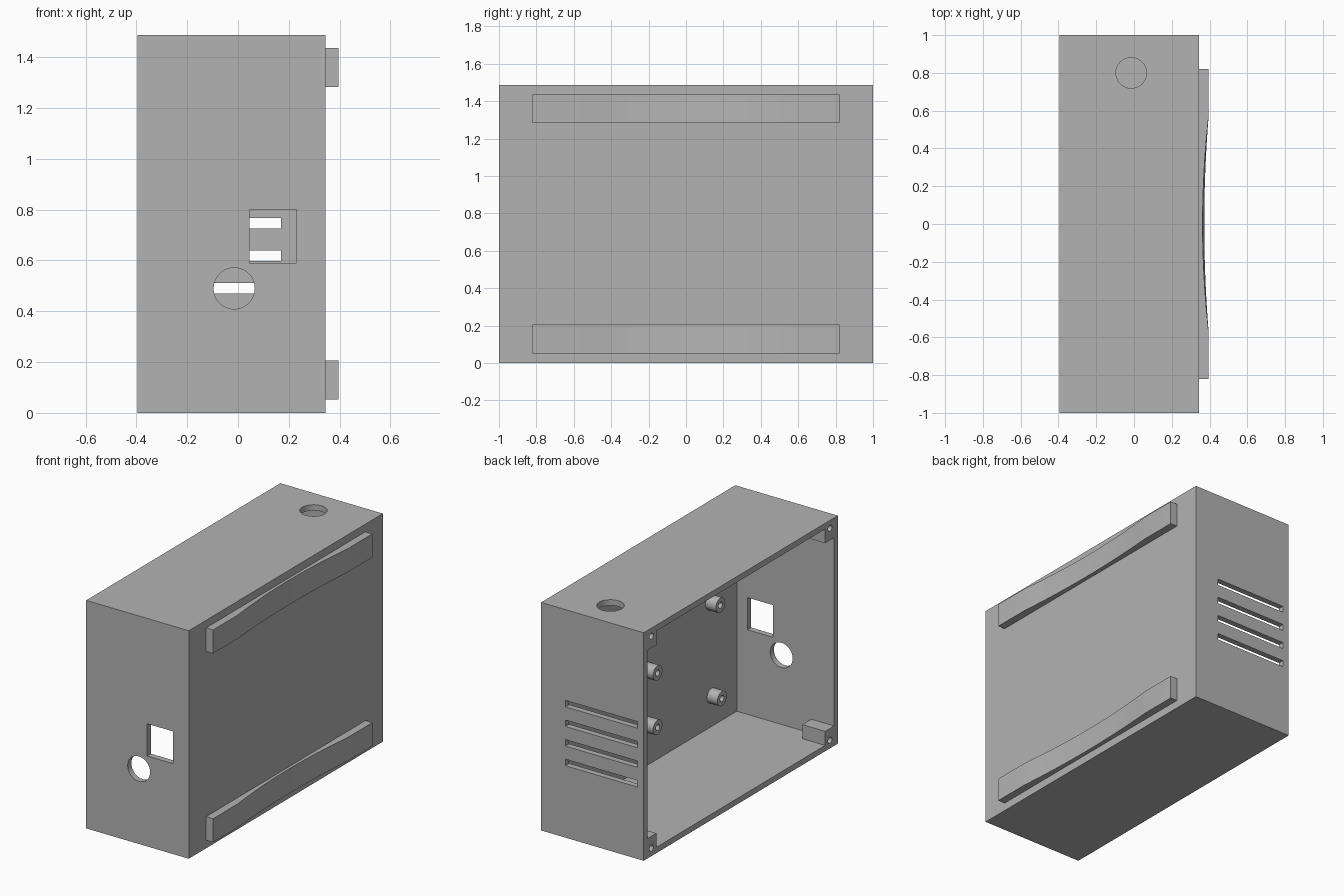
import bpy, bmesh, math
from mathutils import Matrix, Vector

if "Cube" in bpy.data.objects:
    bpy.data.objects.remove(bpy.data.objects["Cube"])

grey = bpy.data.materials.new("plain grey")
grey.use_nodes = True
COLOUR = (0.45, 0.45, 0.45, 1)
grey.diffuse_color = COLOUR
grey.node_tree.nodes["Principled BSDF"].inputs["Base Color"].default_value = COLOUR

X0, X1, H, WALL = -0.395, 0.345, 1.487, 0.038


def add_object(name, bm):
    bmesh.ops.recalc_face_normals(bm, faces=bm.faces)
    mesh = bpy.data.meshes.new(name)
    bm.to_mesh(mesh)
    bm.free()
    mesh.materials.append(grey)
    obj = bpy.data.objects.new(name, mesh)
    bpy.context.collection.objects.link(obj)
    return obj


def box(name, lo, hi):
    bm = bmesh.new()
    lo, hi = Vector(lo), Vector(hi)
    size = Matrix.Diagonal((*(hi - lo), 1))
    bmesh.ops.create_cube(bm, size=1, matrix=Matrix.Translation((lo + hi) / 2) @ size)
    return add_object(name, bm)


def cylinder(name, centre, radius, depth, axis, sides=48):
    bm = bmesh.new()
    turn = Vector((0, 0, 1)).rotation_difference(Vector(axis)).to_matrix().to_4x4()
    bmesh.ops.create_cone(bm, cap_ends=True, segments=sides, radius1=radius, radius2=radius,
                          depth=depth, matrix=Matrix.Translation(centre) @ turn)
    return add_object(name, bm)


def activate(obj):
    bpy.ops.object.select_all(action='DESELECT')
    obj.select_set(True)
    bpy.context.view_layer.objects.active = obj


def cut(obj, cutter, keep=False):
    mod = obj.modifiers.new("cut", 'BOOLEAN')
    mod.operation, mod.solver, mod.object = 'DIFFERENCE', 'EXACT', cutter
    activate(obj)
    bpy.ops.object.modifier_apply(modifier=mod.name)
    if not keep:
        bpy.data.objects.remove(cutter)


def smooth(obj):
    activate(obj)
    bpy.ops.object.shade_smooth_by_angle(angle=math.radians(30))


# Enclosure shell, open on its -x side
shell = box("enclosure_shell", (X0, -1, 0), (X1, 1, H))
cut(shell, box("cavity", (X0 - 0.1, WALL - 1, WALL), (X1 - WALL, 1 - WALL, H - WALL)))

# Front ports and top cable hole
cut(shell, box("square_port", (0.045, -1.1, 0.59), (0.23, -0.9, 0.8)))
cut(shell, cylinder("round_port", (-0.015, -1, 0.49), 0.081, 0.2, (0, 1, 0)))
cut(shell, cylinder("cable_hole", (-0.015, 0.8, H), 0.081, 0.2, (0, 0, 1)))

# Ventilation slots in the back wall
for i in range(4):
    z = 0.49 + i * 0.128
    cut(shell, box("vent", (-0.35, 0.9, z - 0.021), (0.17, 1.1, z + 0.021)))

# Corner screw blocks
for side, sy in (("right", -1), ("left", 1)):
    for level, top in (("lower", False), ("upper", True)):
        ys = sorted((sy * (1 - WALL), sy * 0.87))
        zs = (H - 0.13, H - WALL) if top else (WALL, 0.13)
        block = box(f"{level}_{side}_screw_block", (X0, ys[0], zs[0]), (X0 + 0.165, ys[1], zs[1]))
        centre = (X0, sy * 0.92, H - 0.052 if top else 0.052)
        hole = cylinder("screw_hole", centre, 0.02, 0.24, (1, 0, 0), 24)
        cut(shell, hole, keep=True)
        cut(block, hole)
        smooth(block)
smooth(shell)

# Hollow board standoffs on the inner wall
inner = X1 - WALL
for n, (y, z) in enumerate(((-0.687, 0.855), (-0.703, 0.24), (-0.04, 0.66), (-0.04, 0.305))):
    post = cylinder(f"standoff_{n + 1}", (inner - 0.0375, y, z), 0.048, 0.075, (1, 0, 0), 32)
    cut(post, cylinder("post_hole", (inner - 0.05, y, z), 0.02, 0.09, (1, 0, 0), 24))
    smooth(post)


# Mounting rails with a shallow hollow along the outer face
def rail(name, z0, z1):
    bm = bmesh.new()
    half, reach, outer, steps = 0.82, 0.57, 0.395, 24
    ys = [-half] + [reach * (2 * i / steps - 1) for i in range(steps + 1)] + [half]
    rings = []
    for y in ys:
        dip = max(0, 1 - (y / reach) ** 2)
        points = ((X1, z0), (outer - 0.023 * dip, z0), (outer - 0.032 * dip, z1), (X1, z1))
        rings.append([bm.verts.new((x, y, z)) for x, z in points])
    for a, b in zip(rings, rings[1:]):
        for k in range(4):
            m = (k + 1) % 4
            bm.faces.new((a[k], a[m], b[m], b[k]))
    bm.faces.new(rings[0])
    bm.faces.new(rings[-1])
    smooth(add_object(name, bm))


rail("lower_mounting_rail", 0.052, 0.206)
rail("upper_mounting_rail", 1.283, 1.437)
